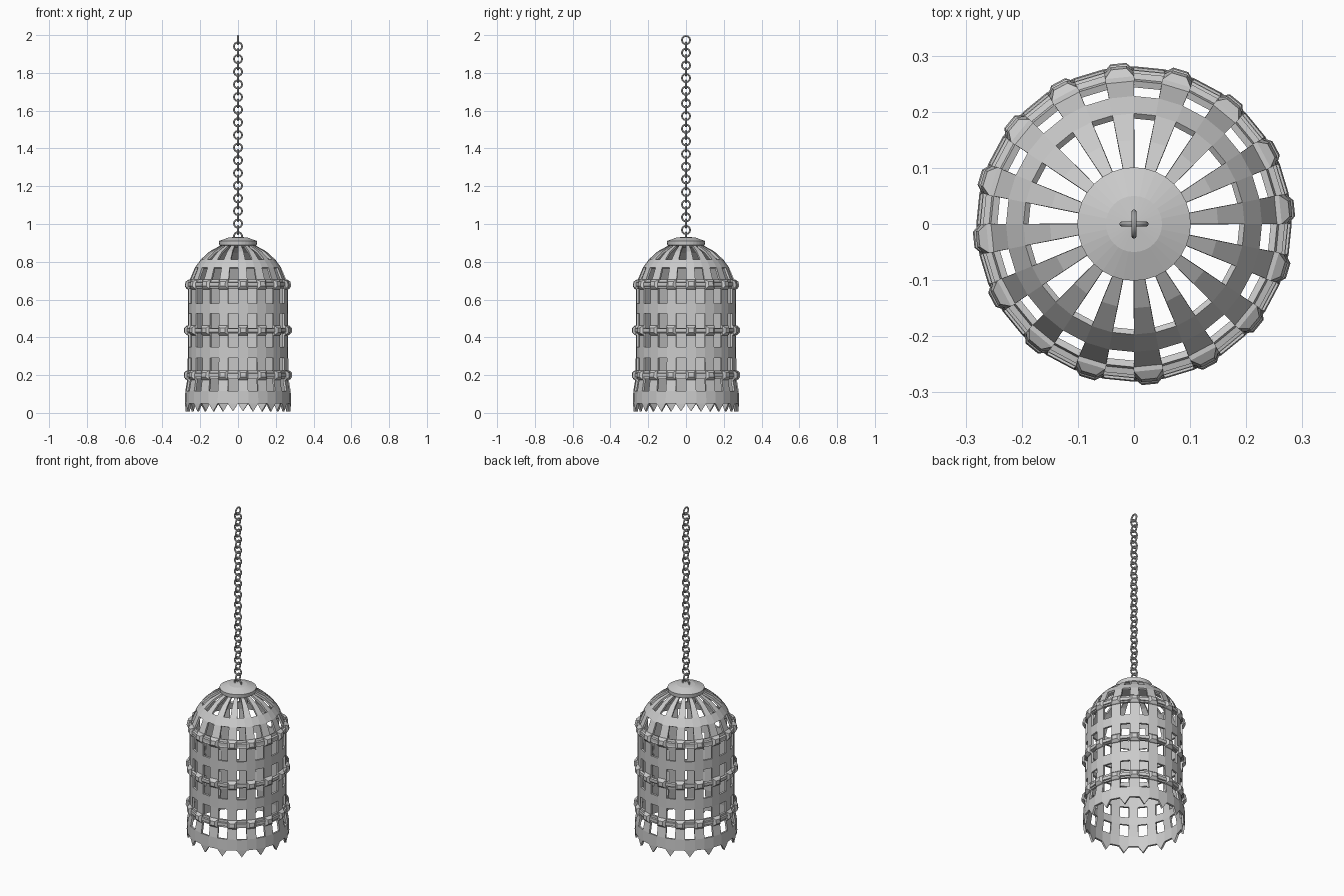
import bpy, bmesh, math
from mathutils import Matrix, Vector

if "Cube" in bpy.data.objects:
    bpy.data.objects.remove(bpy.data.objects["Cube"])

SEG = 32
STEP = 2 * math.pi / SEG

def polar(r, a, z):
    return Vector((r * math.cos(a), r * math.sin(a), z))

def finish(bm, name):
    bmesh.ops.recalc_face_normals(bm, faces=bm.faces)
    me = bpy.data.meshes.new(name)
    bm.to_mesh(me)
    bm.free()
    ob = bpy.data.objects.new(name, me)
    bpy.context.collection.objects.link(ob)
    return ob

def lathe(name, profile, closed=False):
    bm = bmesh.new()
    rings = [[bm.verts.new(polar(r, i * STEP, z)) for i in range(SEG)] for r, z in profile]
    pairs = list(zip(rings, rings[1:]))
    if closed:
        pairs.append((rings[-1], rings[0]))
    for a, b in pairs:
        for i in range(SEG):
            j = (i + 1) % SEG
            bm.faces.new((a[i], a[j], b[j], b[i]))
    if not closed:
        bm.faces.new(rings[0])
        bm.faces.new(rings[-1])
    return finish(bm, name)

# Cage shell: radius, height, and whether the row above is slotted
rows = [(.281, .05, 0), (.279, .115, 1), (.268, .18, 0), (.267, .225, 1),
        (.266, .29, 0), (.266, .35, 1), (.266, .42, 0), (.266, .445, 1),
        (.266, .525, 0), (.266, .58, 1), (.266, .66, 0), (.255, .705, 1),
        (.228, .77, 0), (.197, .812, 1), (.15, .855, 1), (.09, .888, 0)]
bm = bmesh.new()
grid = [[bm.verts.new(polar(r, i * STEP, z)) for i in range(SEG)] for r, z, _ in rows]
for k in range(len(rows) - 1):
    for i in range(SEG):
        if rows[k][2] and i % 2:
            continue
        j = (i + 1) % SEG
        bm.faces.new((grid[k][i], grid[k][j], grid[k + 1][j], grid[k + 1][i]))
# Teeth along the lower rim
for i in range(1, SEG, 2):
    tip = bm.verts.new(polar(.278, (i + .5) * STEP, .008))
    bm.faces.new((grid[0][i], tip, grid[0][(i + 1) % SEG]))
shell = finish(bm, "cage_shell")
mod = shell.modifiers.new("thickness", 'SOLIDIFY')
mod.thickness = .012
mod.offset = -1

# Bands with faceted studs on every rib
for n, (z, r, tilt) in enumerate([(.2, .267, .1), (.437, .266, 0), (.68, .261, .2)]):
    lathe(f"band_{n}", [(r - .004, z - .012), (r + .008, z - .009),
                        (r + .008, z + .009), (r - .004, z + .012)], closed=True)
    bm = bmesh.new()
    for i in range(0, SEG, 2):
        m = (Matrix.Rotation((i + .5) * STEP, 4, 'Z') @ Matrix.Translation((r, 0, z))
             @ Matrix.Rotation(-tilt, 4, 'Y'))
        loops = []
        for x, w, h in [(-.008, .026, .028), (.006, .026, .024), (.019, .014, .012)]:
            loops.append([bm.verts.new(m @ Vector((x, sy * w, sz * h)))
                          for sy, sz in [(-1, -1), (1, -1), (1, 1), (-1, 1)]])
        for a, b in zip(loops, loops[1:]):
            for k in range(4):
                bm.faces.new((a[k], a[(k + 1) % 4], b[(k + 1) % 4], b[k]))
        bm.faces.new(loops[0])
        bm.faces.new(loops[-1])
    finish(bm, f"band_studs_{n}")

# Cap at the crown
lathe("crown_cap", [(.075, .875), (.099, .888), (.101, .91), (.05, .928), (.01, .932)])

# Chain of alternating round links
for k in range(32):
    turn = math.pi / 2 if k % 2 else 0
    bpy.ops.mesh.primitive_torus_add(major_segments=16, minor_segments=8,
        major_radius=.0215, minor_radius=.0048,
        location=(0, 0, 1.9737 - k * .0335), rotation=(math.pi / 2, 0, math.pi / 2 - turn))
    bpy.context.object.name = f"chain_link_{k:02d}"
    bpy.ops.object.shade_smooth_by_angle()
